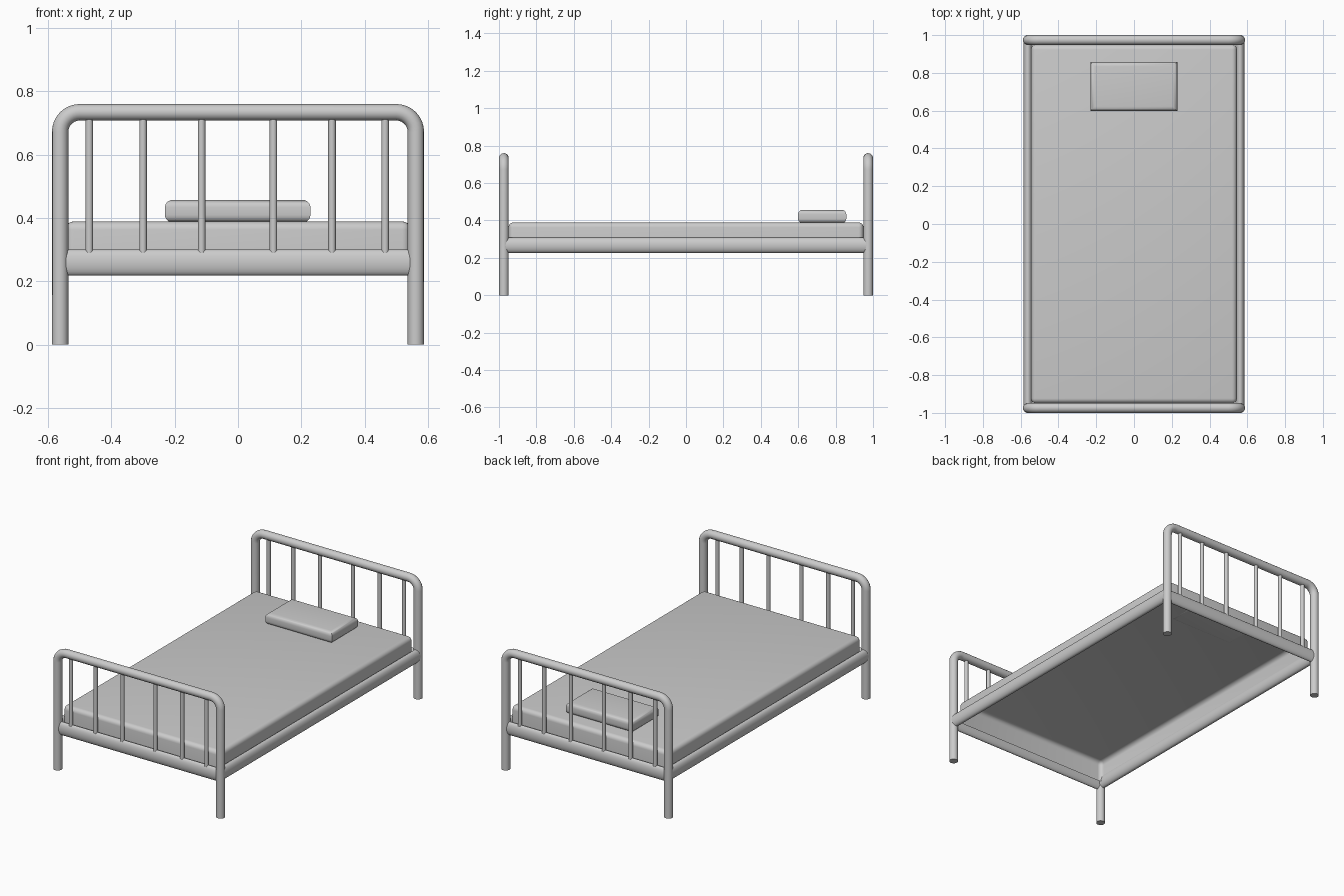
import bpy, bmesh, math
from mathutils import Matrix, Vector

default = bpy.data.objects.get("Cube")
if default:
    bpy.data.objects.remove(default, do_unlink=True)

grey = bpy.data.materials.new("plain grey")
grey.use_nodes = True
grey.diffuse_color = (0.6, 0.6, 0.6, 1)
grey.node_tree.nodes["Principled BSDF"].inputs["Base Color"].default_value = (0.6, 0.6, 0.6, 1)

POST_X, POST_Y, POST_R = 0.562, 0.974, 0.026
TOP_Z, BEND = 0.734, 0.062


def finish(obj, angle=40):
    """Give the object its material and smooth shading with sharp edges kept."""
    obj.data.materials.clear()
    obj.data.materials.append(grey)
    bpy.ops.object.select_all(action='DESELECT')
    obj.select_set(True)
    bpy.context.view_layer.objects.active = obj
    bpy.ops.object.shade_smooth_by_angle(angle=math.radians(angle))


def from_bmesh(name, bm, angle=40):
    mesh = bpy.data.meshes.new(name)
    bm.to_mesh(mesh)
    bm.free()
    obj = bpy.data.objects.new(name, mesh)
    bpy.context.collection.objects.link(obj)
    finish(obj, angle)


def rod(name, start, end, radius_side, radius_up, sides=24):
    """Straight tube between two points, with an elliptical section."""
    start, end = Vector(start), Vector(end)
    axis = end - start
    bm = bmesh.new()
    bmesh.ops.create_cone(bm, cap_ends=True, segments=sides, radius1=1, radius2=1, depth=axis.length)
    bmesh.ops.scale(bm, vec=(radius_up, radius_side, 1), verts=bm.verts)
    turn = Matrix.Identity(4)
    if abs(axis.x) > 0:
        turn = Matrix.Rotation(math.pi / 2, 4, 'Y')
    elif abs(axis.y) > 0:
        turn = Matrix.Rotation(math.pi / 2, 4, 'Z') @ Matrix.Rotation(math.pi / 2, 4, 'Y')
    bmesh.ops.transform(bm, matrix=Matrix.Translation((start + end) / 2) @ turn, verts=bm.verts)
    from_bmesh(name, bm)


def hoop(name, y):
    """Two legs and a top bar in one bent tube."""
    half = [(POST_X, 0)]
    for i in range(9):
        a = math.pi / 2 * i / 8
        half.append((POST_X - BEND + BEND * math.cos(a), TOP_Z - BEND + BEND * math.sin(a)))
    path = half + [(-x, z) for x, z in reversed(half)]
    curve = bpy.data.curves.new(name, 'CURVE')
    curve.dimensions = '3D'
    curve.bevel_depth = POST_R
    curve.bevel_resolution = 5
    curve.use_fill_caps = True
    spline = curve.splines.new('POLY')
    spline.points.add(len(path) - 1)
    for point, (x, z) in zip(spline.points, path):
        point.co = (x, y, z, 1)
    obj = bpy.data.objects.new(name, curve)
    bpy.context.collection.objects.link(obj)
    bpy.ops.object.select_all(action='DESELECT')
    obj.select_set(True)
    bpy.context.view_layer.objects.active = obj
    bpy.ops.object.convert(target='MESH')
    finish(bpy.context.object)


def soft_box(name, low, high, radius, pick, open_bottom=False):
    """Box with the picked edges rounded."""
    low, high = Vector(low), Vector(high)
    bm = bmesh.new()
    bmesh.ops.create_cube(bm, size=1)
    bmesh.ops.scale(bm, vec=high - low, verts=bm.verts)
    bmesh.ops.translate(bm, vec=(low + high) / 2, verts=bm.verts)
    if open_bottom:
        bm.faces.ensure_lookup_table()
        bottom = min(bm.faces, key=lambda f: f.calc_center_median().z)
        bmesh.ops.delete(bm, geom=[bottom], context='FACES_ONLY')
    bmesh.ops.bevel(bm, geom=[e for e in bm.edges if pick(e)], offset=radius,
                    segments=5, profile=0.5, affect='EDGES')
    from_bmesh(name, bm)


def is_upright(edge):
    return abs(edge.verts[0].co.z - edge.verts[1].co.z) > 0.01


# Headboard and footboard: hoop, cross rail and upright bars
bars = (-0.47, -0.30, -0.115, 0.112, 0.297, 0.465)
for board, y in (("headboard", POST_Y), ("footboard", -POST_Y)):
    hoop(board + "_frame", y)
    rod(board + "_rail", (-POST_X, y, 0.259), (POST_X, y, 0.259), 0.018, 0.041)
    for i, x in enumerate(bars, 1):
        rod(f"{board}_bar_{i}", (x, y, 0.26), (x, y, TOP_Z), 0.012, 0.012, 16)

# Long side rails
for side, x in (("left", POST_X), ("right", -POST_X)):
    rod(side + "_side_rail", (x, -POST_Y, 0.267), (x, POST_Y, 0.267), 0.024, 0.041)

# Mattress shell, open underneath
soft_box("mattress", (-0.545, -0.949, 0.26), (0.545, 0.949, 0.389), 0.026,
         lambda e: not e.is_boundary, open_bottom=True)

# Pillow, rounded along its top and bottom edges
soft_box("pillow", (-0.231, 0.599, 0.386), (0.229, 0.857, 0.457), 0.024,
         lambda e: not is_upright(e))
